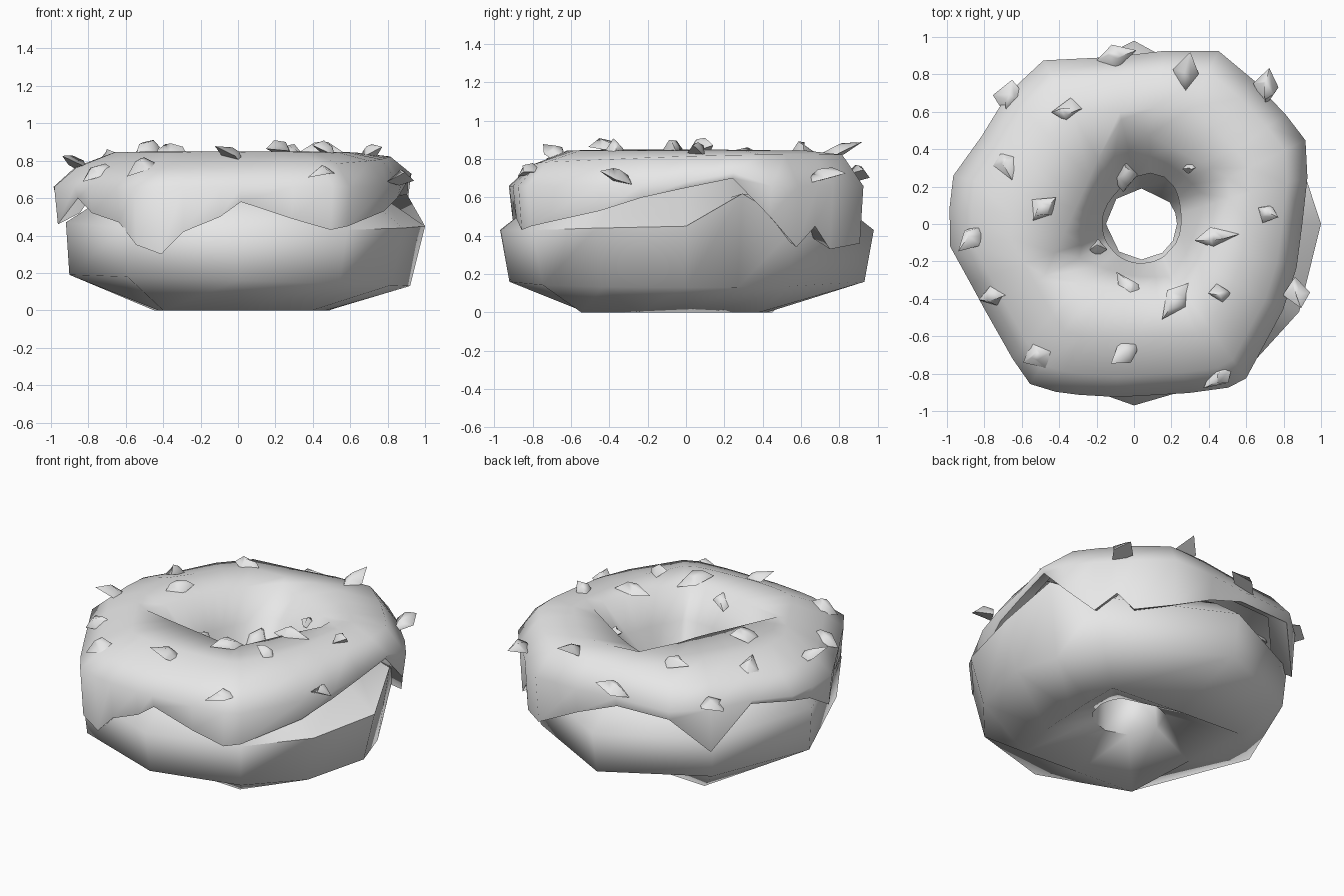
import bpy, bmesh, math, random
from mathutils import Vector, Matrix
from mathutils.bvhtree import BVHTree

random.seed(4)
default_cube = bpy.data.objects.get("Cube")
if default_cube:
    bpy.data.objects.remove(default_cube)

# One plain grey for every part
grey = bpy.data.materials.new("light grey")
grey.use_nodes = True
grey_colour = (0.8, 0.8, 0.8, 1)
grey.diffuse_color = grey_colour
grey.node_tree.nodes["Principled BSDF"].inputs["Base Color"].default_value = grey_colour


def finish(mesh_builder, name, sharp_degrees):
    """Turn a bmesh into a smooth shaded object."""
    mesh = bpy.data.meshes.new(name)
    mesh_builder.to_mesh(mesh)
    mesh.materials.append(grey)
    thing = bpy.data.objects.new(name, mesh)
    bpy.context.collection.objects.link(thing)
    bpy.ops.object.select_all(action="DESELECT")
    thing.select_set(True)
    bpy.context.view_layer.objects.active = thing
    bpy.ops.object.shade_smooth_by_angle(angle=math.radians(sharp_degrees))
    return thing


def around(degrees, radius, height, shift=0.0):
    """Point at an angle round the vertical axis."""
    angle = math.radians(degrees)
    return Vector((radius * math.cos(angle) + shift, radius * math.sin(angle), height))


def polygon_radius(corners, degrees):
    """Distance from the axis to a convex outline in one direction."""
    ray = around(degrees, 1, 0).to_2d()
    hits = []
    for i, corner in enumerate(corners):
        start = Vector(corner)
        edge = Vector(corners[(i + 1) % len(corners)]) - start
        slope = ray.cross(edge)
        if abs(slope) > 1e-6:
            hits.append(start.cross(edge) / slope)
    return min(hit for hit in hits if hit > 0)


def loft(rings, closed):
    """Skin a list of equal rings; closed joins the last ring to the first."""
    builder = bmesh.new()
    rows = [[builder.verts.new(point) for point in ring] for ring in rings]
    count = len(rows[0])
    pairs = list(zip(rows, rows[1:]))
    if closed:
        pairs.append((rows[-1], rows[0]))
    for low, high in pairs:
        for j in range(count):
            k = (j + 1) % count
            builder.faces.new((low[j], low[k], high[k], high[j]))
    return builder


# Dough: angular ring on a four-cornered foot; angle, rim radius, rim height
dough_rim = [(0, 1.0, 0.45), (18, 0.95, 0.62), (38, 0.94, 0.45), (90, 0.98, 0.43),
             (135, 0.92, 0.44), (180, 0.92, 0.47), (231, 0.97, 0.44),
             (270, 0.97, 0.43), (306, 0.99, 0.43), (332, 1.0, 0.44)]
foot_corners = [(0.5, 0.38), (-0.45, 0.46), (-0.4, -0.5), (0.46, -0.55)]
foot, flank, bulge, brow, top, hole, hollow = dough_rings = [[] for _ in range(7)]
for a, r, height in dough_rim:
    tilt = math.cos(math.radians(a))
    foot.append(around(a, polygon_radius(foot_corners, a), 0))
    flank.append(around(a, r * (0.95 - 0.03 * tilt), 0.16 - 0.03 * tilt))
    bulge.append(around(a, r, height))
    brow.append(around(a, r * 0.78, 0.6))
    top.append(around(a, r * 0.54, 0.74))
    hole.append(around(a, 0.19, 0.42, 0.04))
    hollow.append(around(a, 0.22, 0.14, 0.04))
finish(loft(dough_rings, True), "dough", 62)

# Icing: angle, rim radius and height of the dripping edge
drips = [(0, 0.9, 0.65), (15, 0.96, 0.7), (26, 1.02, 0.5), (36, 1.0, 0.34),
         (44, 0.99, 0.45), (50, 1.0, 0.33), (64, 1.03, 0.36), (80, 0.94, 0.5),
         (97, 0.9, 0.6), (119, 1.0, 0.6), (134, 0.97, 0.37), (150, 0.94, 0.64),
         (165, 1.0, 0.62), (175, 0.99, 0.58), (187, 0.99, 0.46), (200, 0.93, 0.6),
         (210, 0.92, 0.52), (228, 0.97, 0.47), (237, 1.02, 0.35), (245, 0.99, 0.3),
         (252, 0.96, 0.42), (264, 0.93, 0.5), (271, 0.92, 0.58), (288, 0.95, 0.49),
         (300, 1.01, 0.43), (306, 1.02, 0.45), (330, 0.92, 0.53), (345, 0.9, 0.6)]
crest_corners = [(0.55, 0.22), (-0.09, 0.57), (-0.48, -0.28), (0.26, -0.41)]
lip, hem, rim, shoulder, plateau, crest, slope, throat = rings = [[] for _ in range(8)]
for a, r, drip in drips:
    direction = around(a, 1, 0)
    pulled_back = max(0, direction.dot(around(70, 1, 0))) ** 4
    lip.append(around(a, r * 0.86, drip + 0.06))
    hem.append(around(a, r * 0.98, drip))
    rim.append(around(a, r, max(0.66, drip + 0.03)))
    shoulder.append(around(a, r * 0.88, 0.79 + 0.025 * (direction.x + direction.y)))
    inner = polygon_radius(crest_corners, a)
    plateau.append(around(a, max(r * 0.67, inner + 0.03), 0.845))
    crest.append(around(a, inner, 0.85 - 0.05 * pulled_back))
    throat.append(around(a, 0.21 + 0.07 * pulled_back, 0.48 + 0.1 * pulled_back, 0.04))
    slope.append(crest[-1].lerp(throat[-1], 0.55))
icing_builder = loft(rings, False)
icing_surface = BVHTree.FromBMesh(icing_builder)
finish(icing_builder, "icing", 80)

# Sprinkles: x, y, turn in degrees, length
sprinkle_spots = [
    (-0.1, 0.9, 10, 0.16), (0.28, 0.79, 75, 0.18), (0.71, 0.73, 80, 0.19),
    (-0.35, 0.61, 0, 0.13), (-0.67, 0.68, 75, 0.17), (-0.69, 0.33, 105, 0.16),
    (-0.5, 0.07, 45, 0.16), (-0.86, -0.06, 40, 0.16), (-0.75, -0.39, 10, 0.16),
    (-0.52, -0.7, 20, 0.16), (-0.03, -0.68, 40, 0.16), (0.45, -0.82, 45, 0.17),
    (0.23, -0.41, 50, 0.18), (-0.02, -0.34, 125, 0.15), (0.47, -0.37, 5, 0.13),
    (0.44, -0.07, 10, 0.17), (0.71, 0.06, 155, 0.12), (0.3, 0.3, 0, 0.07),
    (0.87, -0.36, 100, 0.18), (-0.05, 0.27, 95, 0.16), (-0.2, -0.13, 0, 0.12)]
sprinkles = bmesh.new()
up = Vector((0, 0, 1))
for x, y, turn, length in sprinkle_spots:
    spot, normal, _, _ = icing_surface.ray_cast(Vector((x, y, 2)), -up)
    if spot is None:
        spot, normal, _, _ = icing_surface.find_nearest(Vector((x, y, 0.75)))
    lean = up.rotation_difference(normal.lerp(up, 0.6))
    placing = (Matrix.Translation(Vector((x, y, spot.z + 0.02)))
               @ lean.to_matrix().to_4x4()
               @ Matrix.Rotation(math.radians(turn), 4, "Z")
               @ Matrix.Rotation(random.uniform(-0.6, 0.6), 4, "Y")
               @ Matrix.Diagonal((length, length * 0.65, 0.06, 1)))
    chip = bmesh.ops.create_cone(sprinkles, cap_ends=True, segments=4,
                                 radius1=0.62, radius2=0.25, depth=0.8)["verts"]
    for vert in chip:
        vert.co += Vector([random.uniform(-0.15, 0.15) for _ in range(3)])
        vert.co = placing @ vert.co
finish(sprinkles, "sprinkles", 80)
